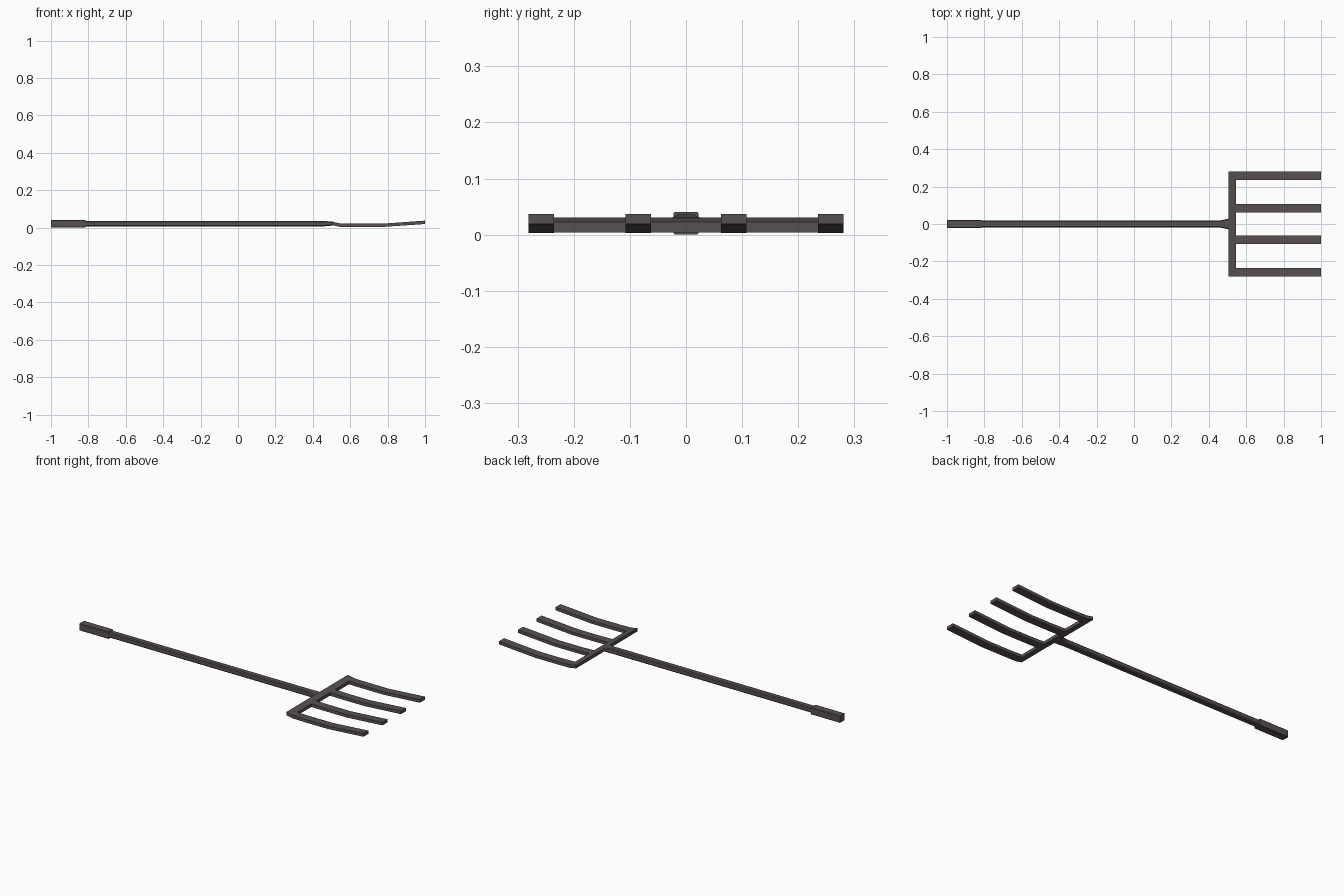
import bpy, bmesh

if "Cube" in bpy.data.objects:
    bpy.data.objects.remove(bpy.data.objects["Cube"])

iron = bpy.data.materials.new("dark iron")
iron.diffuse_color = (0.098, 0.08, 0.083, 1)
iron.use_nodes = True
iron.node_tree.nodes["Principled BSDF"].inputs["Base Color"].default_value = iron.diffuse_color


def loft(name, sections, y=0.0, chamfer=0.0):
    """Skin rectangles along x; each section is (x, half width, z low, z high)."""
    bm = bmesh.new()
    rings = []
    for x, w, lo, hi in sections:
        c = chamfer
        if c:
            pts = [(-w + c, lo), (w - c, lo), (w, lo + c), (w, hi - c),
                   (w - c, hi), (-w + c, hi), (-w, hi - c), (-w, lo + c)]
        else:
            pts = [(-w, lo), (w, lo), (w, hi), (-w, hi)]
        rings.append([bm.verts.new((x, y + py, pz)) for py, pz in pts])
    n = len(rings[0])
    for a, b in zip(rings, rings[1:]):
        for i in range(n):
            j = (i + 1) % n
            bm.faces.new((a[i], a[j], b[j], b[i]))
    bm.faces.new(rings[0])
    bm.faces.new(rings[-1])
    bmesh.ops.recalc_face_normals(bm, faces=bm.faces)
    mesh = bpy.data.meshes.new(name)
    bm.to_mesh(mesh)
    bm.free()
    mesh.materials.append(iron)
    obj = bpy.data.objects.new(name, mesh)
    bpy.context.collection.objects.link(obj)
    return obj


# Thicker grip at the end of the handle
loft("grip", [(-1.0, 0.022, 0.0, 0.04), (-0.815, 0.022, 0.0, 0.04)], chamfer=0.002)

# Long shaft, flaring and dipping into the crossbar
loft("shaft", [(-0.815, 0.018, 0.006, 0.036), (0.455, 0.018, 0.006, 0.036),
               (0.508, 0.029, 0.011, 0.031)], chamfer=0.005)

# Tilted crossbar
loft("crossbar", [(0.506, 0.281, 0.012, 0.0305), (0.545, 0.281, 0.004, 0.0225)])

# Four tines, flat then rising to the tip
for i, y in enumerate((-0.258, -0.085, 0.085, 0.258)):
    loft(f"tine_{i + 1}", [(0.545, 0.023, 0.004, 0.0225), (0.62, 0.023, 0.003, 0.0205),
                           (0.77, 0.023, 0.003, 0.0205), (1.0, 0.023, 0.019, 0.037)], y=y)
